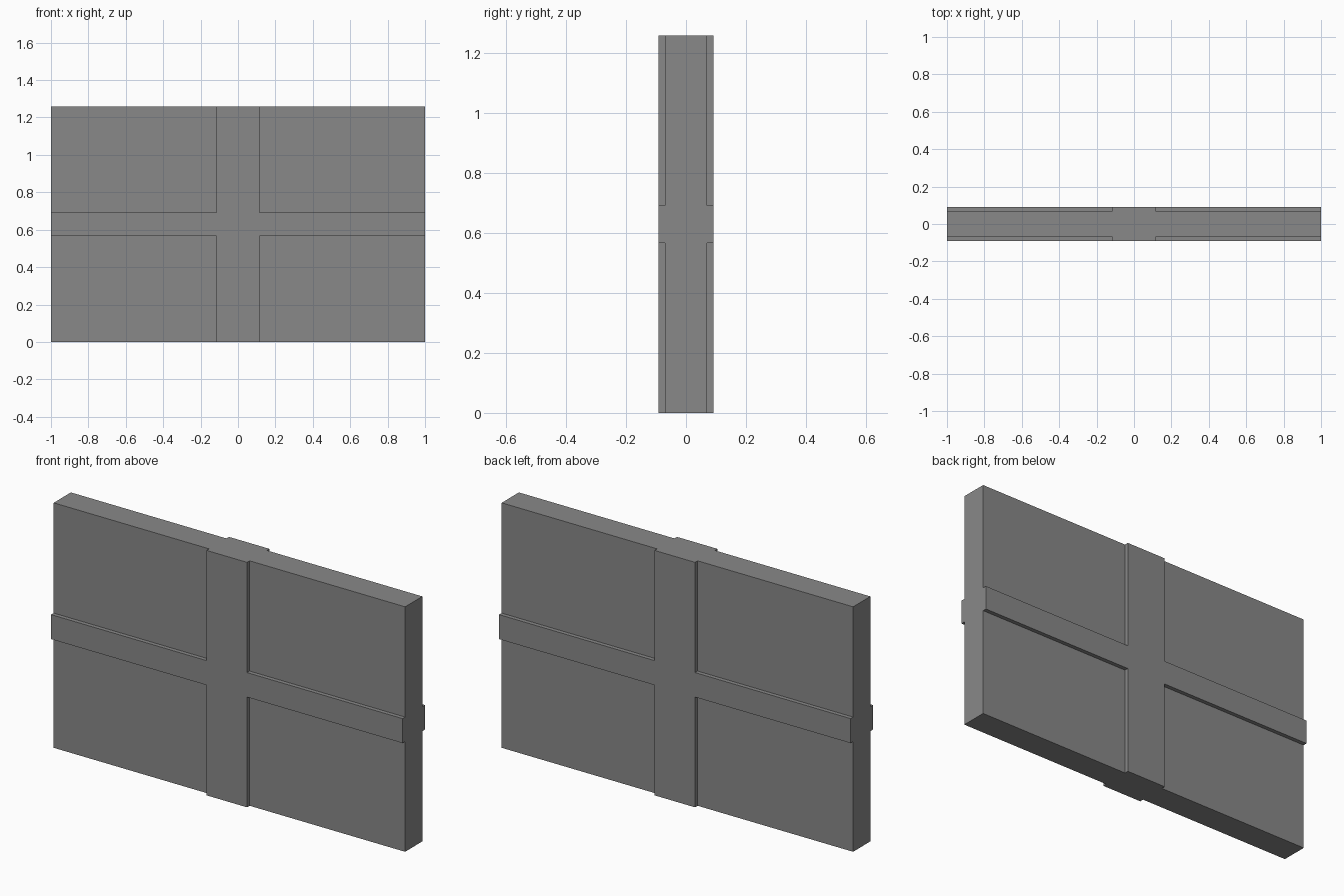
import bpy
import bmesh
from mathutils import Matrix, Vector

old = bpy.data.objects.get("Cube")
if old:
    bpy.data.objects.remove(old, do_unlink=True)

WIDTH, HEIGHT = 2.0, 1.26
PANEL_Y, RIB_Y = 0.07, 0.091          # half thicknesses
RIB_X, RIB_Z = 0.115, 0.063           # half widths of the ribs
MID = HEIGHT / 2

grey = bpy.data.materials.new("plain grey")
grey.use_nodes = True
colour = (0.25, 0.25, 0.25, 1)
grey.diffuse_color = colour
grey.node_tree.nodes["Principled BSDF"].inputs["Base Color"].default_value = colour

# Flat panel
bm = bmesh.new()
size = Matrix.Diagonal((WIDTH, 2 * PANEL_Y, HEIGHT, 1))
bmesh.ops.create_cube(bm, size=1, matrix=Matrix.Translation((0, 0, MID)) @ size)

# Cut the rib outlines into it
for side in (-1, 1):
    for point, normal in (((side * RIB_X, 0, 0), (1, 0, 0)),
                          ((0, 0, MID + side * RIB_Z), (0, 0, 1))):
        bmesh.ops.bisect_plane(bm, geom=bm.verts[:] + bm.edges[:] + bm.faces[:],
                               plane_co=point, plane_no=normal)

# Raise the cross-shaped rib on the front and the back
for side in (-1, 1):
    cross = []
    for face in bm.faces:
        c = face.calc_center_median()
        if face.normal.y * side > 0.9 and (abs(c.x) < RIB_X or abs(c.z - MID) < RIB_Z):
            cross.append(face)
    raised = bmesh.ops.extrude_face_region(bm, geom=cross)["geom"]
    bmesh.ops.delete(bm, geom=[f for f in cross if f.is_valid], context="FACES")
    bmesh.ops.translate(bm, vec=Vector((0, side * (RIB_Y - PANEL_Y), 0)),
                        verts=[v for v in raised if isinstance(v, bmesh.types.BMVert)])

# Merge coplanar faces so the rib ends run flush into the panel edge
bmesh.ops.recalc_face_normals(bm, faces=bm.faces[:])
bmesh.ops.dissolve_limit(bm, angle_limit=0.01, verts=bm.verts[:], edges=bm.edges[:])

mesh = bpy.data.meshes.new("ribbed_panel")
bm.to_mesh(mesh)
bm.free()
mesh.materials.append(grey)
panel = bpy.data.objects.new("ribbed_panel", mesh)
bpy.context.collection.objects.link(panel)
